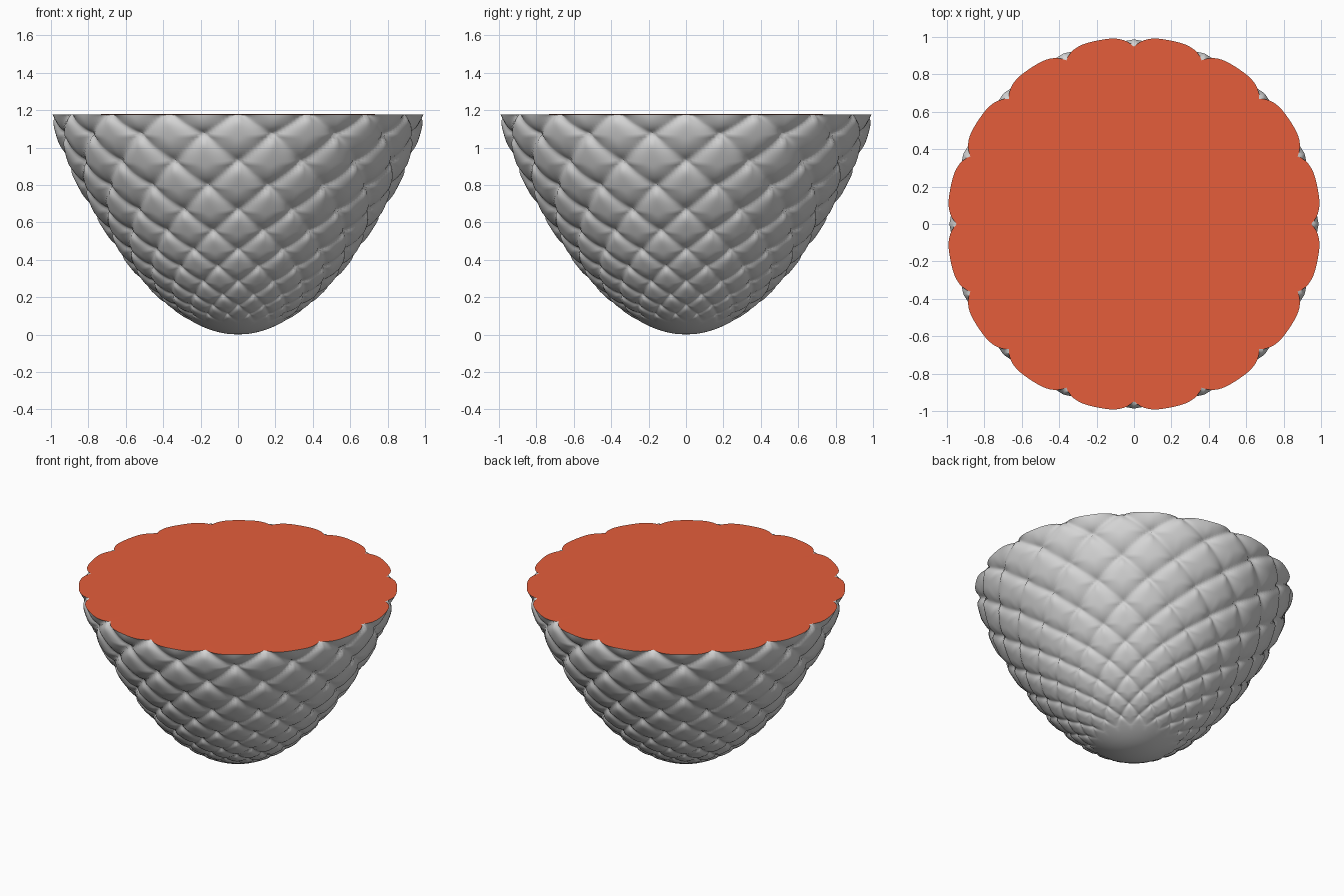
import bpy, bmesh, math

if "Cube" in bpy.data.objects:
    bpy.data.objects.remove(bpy.data.objects["Cube"])

# outer profile (z, radius) and scale-row heights, from rim downwards
PROFILE = [(0.0, 0.0), (0.015, 0.11), (0.05, 0.21), (0.10, 0.30), (0.16, 0.385),
           (0.20, 0.43), (0.29, 0.52), (0.40, 0.61), (0.51, 0.685), (0.64, 0.77),
           (0.78, 0.85), (0.91, 0.915), (1.05, 0.97), (1.177, 1.0)]
ROWS = [1.177, 1.06, 0.91, 0.78, 0.65, 0.54, 0.44, 0.35, 0.27, 0.20, 0.145, 0.10, 0.065]
AROUND, SEG, SUB = 16, 320, 12


def material(name, rgb):
    m = bpy.data.materials.new(name)
    m.diffuse_color = (*rgb, 1)
    m.use_nodes = True
    m.node_tree.nodes["Principled BSDF"].inputs["Base Color"].default_value = m.diffuse_color
    return m


def lerp_table(table, z):
    for (z0, r0), (z1, r1) in zip(table, table[1:]):
        if z <= z1:
            return r0 + (r1 - r0) * max(0, z - z0) / (z1 - z0)
    return table[-1][1]


def radius(z):
    # lightly smoothed profile
    z = min(z, 1.177)
    e = min(0.04 * min(1, z / 0.25), 1.177 - z)
    return sum(lerp_table(PROFILE, z + k * e / 2) for k in (-2, -1, 0, 1, 2)) / 5


def scale_height(row, col):
    # staggered diamond pillows: shallow creases, deeper pits at the corners
    i, j = math.floor(row), math.floor(col)
    best = (9, 0, 0)
    for p in (i, i + 1):
        for q in (j, j + 1):
            if (p + q) % 2 == 1:
                a, b = abs(col - q), p - row
                best = min(best, (a + abs(b), a, b))
    s, a, b = best
    edge = 0.6 * (1 - (a - abs(b)) ** 2)
    t = max(0, min(1, (1 - s) / (0.8 - 0.45 * b)))
    return edge + (1 - edge) * (1 - (1 - t) ** 2)


def build_cup():
    bm = bmesh.new()
    rings = []
    n = (len(ROWS) - 1) * SUB
    for k in range(n + 1):
        row = k / SUB
        i = min(int(row), len(ROWS) - 2)
        z = ROWS[i] + (ROWS[i + 1] - ROWS[i]) * (row - i)
        r = radius(z)
        dr, dz = radius(z + 0.01) - radius(z - 0.02), 0.03
        if z > 1.16:
            dr = 0.008
        ln = math.hypot(dr, dz)
        amp = 0.055 * r ** 0.9 * min(1, (n - k) / SUB)
        ring = []
        for a in range(SEG):
            th = 2 * math.pi * a / SEG
            d = -amp * (1 - scale_height(row, a / SEG * AROUND * 2))
            rr = r + d * dz / ln
            zz = 1.177 if k == 0 else min(1.175, z - d * dr / ln)
            ring.append(bm.verts.new((rr * math.cos(th), rr * math.sin(th), zz)))
        rings.append(ring)
    # smooth rounded tip
    z0 = ROWS[-1]
    r0 = radius(z0)
    for f in (0.85, 0.65, 0.45, 0.25):
        rings.append([bm.verts.new((r0 * f * math.cos(2 * math.pi * a / SEG),
                                    r0 * f * math.sin(2 * math.pi * a / SEG),
                                    z0 * f * f)) for a in range(SEG)])
    tip = bm.verts.new((0, 0, 0))
    for hi, lo in zip(rings, rings[1:]):
        for a in range(SEG):
            c = (a + 1) % SEG
            bm.faces.new((hi[a], lo[a], lo[c], hi[c]))
    for a in range(SEG):
        bm.faces.new((rings[-1][a], tip, rings[-1][(a + 1) % SEG]))
    rim = [v.co.copy() for v in rings[0]]
    return bm, rim


def finish(bm, name, mat):
    me = bpy.data.meshes.new(name)
    bm.to_mesh(me)
    bm.free()
    me.materials.append(mat)
    ob = bpy.data.objects.new(name, me)
    bpy.context.collection.objects.link(ob)
    bpy.ops.object.select_all(action='DESELECT')
    ob.select_set(True)
    bpy.context.view_layer.objects.active = ob
    bpy.ops.object.shade_smooth_by_angle(angle=math.radians(60))
    return ob


# scaly grey shell
shell, rim = build_cup()
finish(shell, "scaly_shell", material("stone_grey", (0.66, 0.66, 0.66)))

# flat red top following the scalloped rim
bm = bmesh.new()
mid = bm.verts.new((0, 0, 1.18))
vs = [bm.verts.new(co) for co in rim]
for a in range(SEG):
    bm.faces.new((mid, vs[a], vs[(a + 1) % SEG]))
finish(bm, "flat_top", material("brick_red", (0.78, 0.11, 0.043)))
